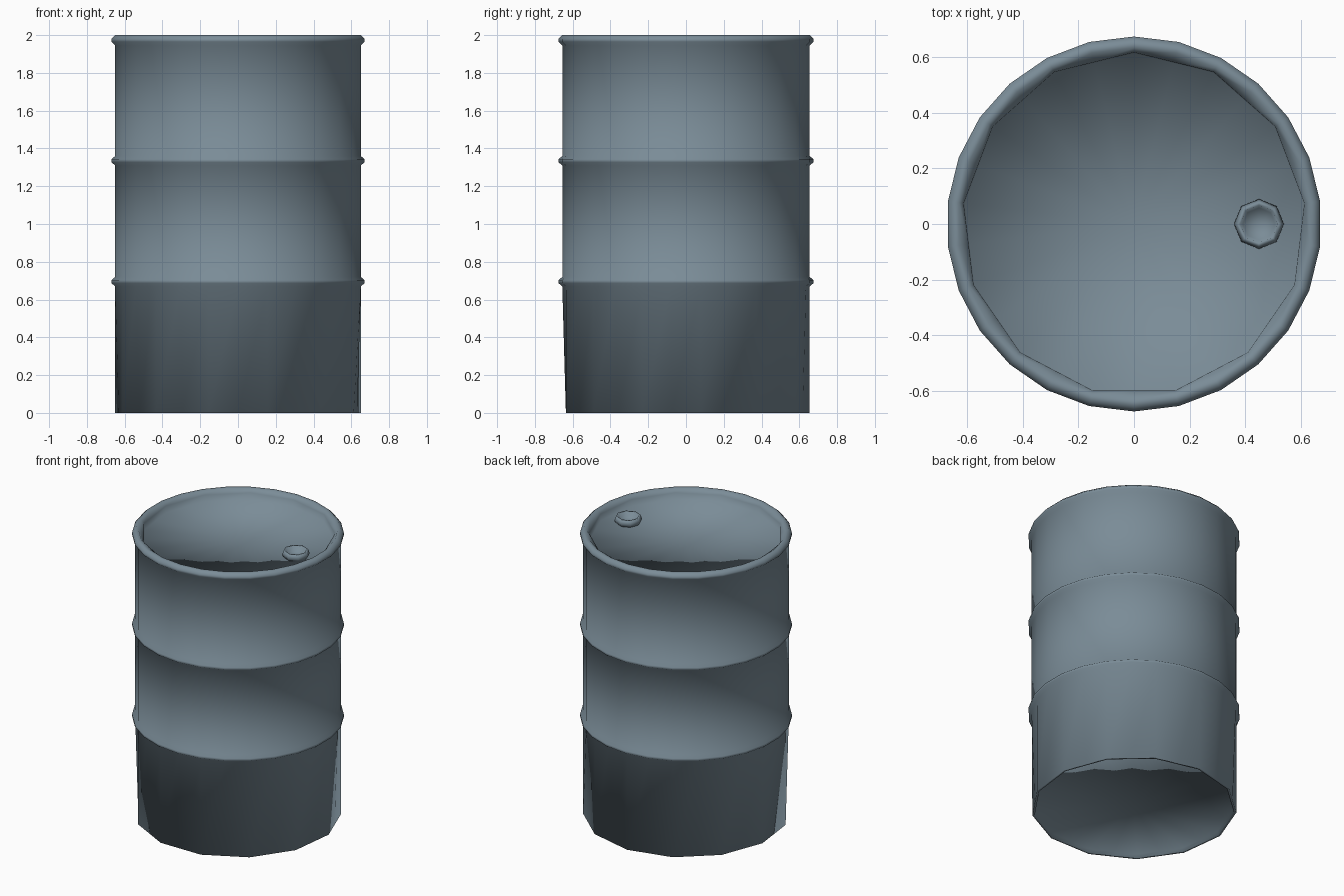
import bpy, bmesh, math

cube = bpy.data.objects.get("Cube")
if cube:
    bpy.data.objects.remove(cube, do_unlink=True)

steel = bpy.data.materials.new("blue_grey_steel")
steel.use_nodes = True
color = (0.195, 0.262, 0.31, 1)
steel.diffuse_color = color
steel.node_tree.nodes["Principled BSDF"].inputs["Base Color"].default_value = color


def lathe(name, profile, sides, center=(0, 0), turn=math.pi / 2):
    """Spin (radius, height, coarse) points and cap both ends with a fan.
    Coarse rings have every second corner pulled in onto the chord."""
    bm = bmesh.new()
    rings = []
    for radius, z, coarse in profile:
        ring = []
        for i in range(sides):
            a = turn + math.tau * i / sides
            r = radius * (math.cos(math.tau / sides) if coarse and i % 2 else 1)
            ring.append(bm.verts.new((center[0] + r * math.cos(a),
                                      center[1] + r * math.sin(a), z)))
        rings.append(ring)
    for low, high in zip(rings, rings[1:]):
        for i in range(sides):
            j = (i + 1) % sides
            bm.faces.new((low[i], low[j], high[j], high[i]))
    for ring, z in ((rings[0], profile[0][1]), (rings[-1], profile[-1][1])):
        hub = bm.verts.new((*center, z))
        for i in range(sides):
            bm.faces.new((hub, ring[i], ring[(i + 1) % sides]))
    bmesh.ops.recalc_face_normals(bm, faces=bm.faces[:])
    mesh = bpy.data.meshes.new(name)
    bm.to_mesh(mesh)
    bm.free()
    mesh.materials.append(steel)
    for face in mesh.polygons:
        face.use_smooth = True
    obj = bpy.data.objects.new(name, mesh)
    bpy.context.collection.objects.link(obj)
    return obj


# Drum shell: shallow base recess, wall, two hoops, rolled rim, sunken lid
wall, bulge = 0.655, 0.675
profile = [(0.635, 0.025, True), (0.64, 0, True), (wall, 0, True)]
for hoop in (0.695, 1.335):
    profile += [(wall, hoop - 0.025, False), (bulge, hoop - 0.008, False),
                (bulge, hoop + 0.008, False), (wall, hoop + 0.025, False)]
profile += [(wall, 1.945, False), (bulge, 1.965, False), (bulge, 1.98, False),
            (0.655, 2, False), (0.635, 2, False),
            (0.618, 1.975, True), (0.615, 1.93, True)]
lathe("drum_shell", profile, 26)

# Filler plug on the lid with a hollow top
lathe("filler_plug", [(0.07, 1.925, False), (0.09, 1.95, False),
                      (0.08, 1.978, False), (0.068, 1.978, False),
                      (0.058, 1.945, False)], 8, center=(0.45, 0))
